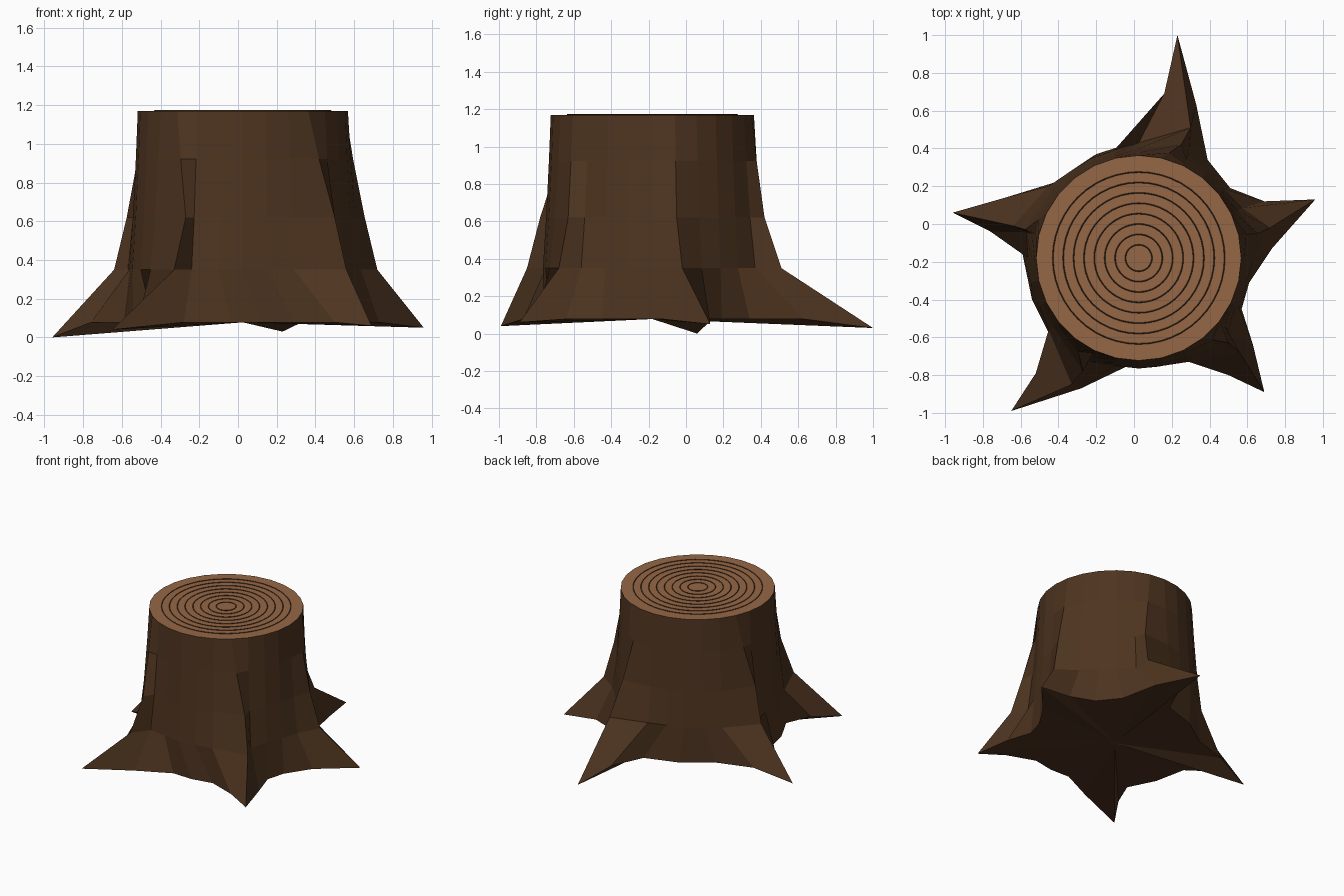
import bpy, bmesh
from math import cos, sin, tau, atan2, hypot

if "Cube" in bpy.data.objects:
    bpy.data.objects.remove(bpy.data.objects["Cube"])

CX, CY, N, TOP = 0.025, -0.18, 28, 1.17


def material(name, rgb):
    m = bpy.data.materials.new(name)
    m.diffuse_color = (*rgb, 1)
    m.use_nodes = True
    m.node_tree.nodes["Principled BSDF"].inputs["Base Color"].default_value = m.diffuse_color
    return m


bark = material("bark", (0.075, 0.034, 0.014))
wood = material("cut_wood", (0.30, 0.135, 0.06))
line = material("ring_line", (0.06, 0.03, 0.015))


def make_object(name, bm, mat):
    bmesh.ops.recalc_face_normals(bm, faces=bm.faces)
    me = bpy.data.meshes.new(name)
    bm.to_mesh(me)
    bm.free()
    me.materials.append(mat)
    ob = bpy.data.objects.new(name, me)
    bpy.context.collection.objects.link(ob)
    return ob


# Ground outline, counter-clockwise from the right-hand root tip
outline = [
    (0.96, 0.13), (0.69, 0.12), (0.51, 0.19), (0.39, 0.34), (0.33, 0.63),
    (0.23, 1.0), (0.16, 0.69), (0.05, 0.45), (-0.2, 0.37), (-0.42, 0.22),
    (-0.68, 0.14), (-0.96, 0.06), (-0.76, -0.04), (-0.59, -0.16),
    (-0.54, -0.40), (-0.44, -0.60), (-0.52, -0.79), (-0.65, -0.99),
    (-0.28, -0.87), (-0.03, -0.75), (0.13, -0.755), (0.29, -0.725),
    (0.50, -0.80), (0.69, -0.89), (0.63, -0.64), (0.57, -0.45),
    (0.61, -0.31), (0.73, -0.13)]

# Each root: index -> (tip height, ridge xy at z 0.35, ridge xy at z 0.62)
roots = {
    0: (0.05, (0.72, -0.02), (0.655, -0.05)),
    5: (0.03, (0.30, 0.51), (0.25, 0.42)),
    11: (0.0, (-0.64, -0.01), (-0.575, -0.03)),
    17: (0.04, (-0.33, -0.85), (-0.27, -0.78)),
    23: (0.06, (0.56, -0.68), (0.50, -0.63))}


def ring_point(i, radius, near, ridge):
    """Trunk ring point, pulled out to the ridge where a root meets it."""
    if i in roots:
        return roots[i][ridge]
    a = tau * (i + 1) / N
    r = near if {(i + 1) % N, (i - 1) % N} & set(roots) else radius
    return CX + r * cos(a), CY + r * sin(a)


# Trunk with flared roots: lofted rings
bm = bmesh.new()
rows = [[(x, y, roots[i][0] if i in roots else 0.078) for i, (x, y) in enumerate(outline)]]
for z, radius, near, ridge in ((0.35, 0.585, 0.61, 1), (0.62, 0.568, 0.58, 2)):
    rows.append([(*ring_point(i, radius, near, ridge), z) for i in range(N)])
top = [(CX + 0.543 * cos(tau * (i + 1) / N), CY + 0.543 * sin(tau * (i + 1) / N), TOP)
       for i in range(N)]
rows.append([tuple(p + (q - p) * t for p, q, t in zip(a, b, (0.6, 0.6, 0.55)))
             for a, b in zip(rows[-1], top)])
rows.append(top)
loops = [[bm.verts.new(p) for p in row] for row in rows]
for lo, hi in zip(loops, loops[1:]):
    for i in range(N):
        j = (i + 1) % N
        bm.faces.new((lo[i], lo[j], hi[j], hi[i]))
# Underside
centre = bm.verts.new((CX, CY, 0.078))
for i in range(N):
    bm.faces.new((centre, loops[0][(i + 1) % N], loops[0][i]))
make_object("trunk", bm, bark)

# Cut face
bm = bmesh.new()
bm.faces.new([bm.verts.new(p) for p in top])
cut = make_object("cut_face", bm, wood)
if cut.data.polygons[0].normal.z < 0:
    cut.data.flip_normals()

# Growth rings
for k in range(8):
    bpy.ops.mesh.primitive_torus_add(
        major_radius=0.07 + 0.055 * k, minor_radius=0.003,
        major_segments=48, minor_segments=4, location=(CX, CY, TOP + 0.001))
    ring = bpy.context.object
    ring.name = f"growth_ring_{k + 1}"
    ring.data.materials.append(line)
